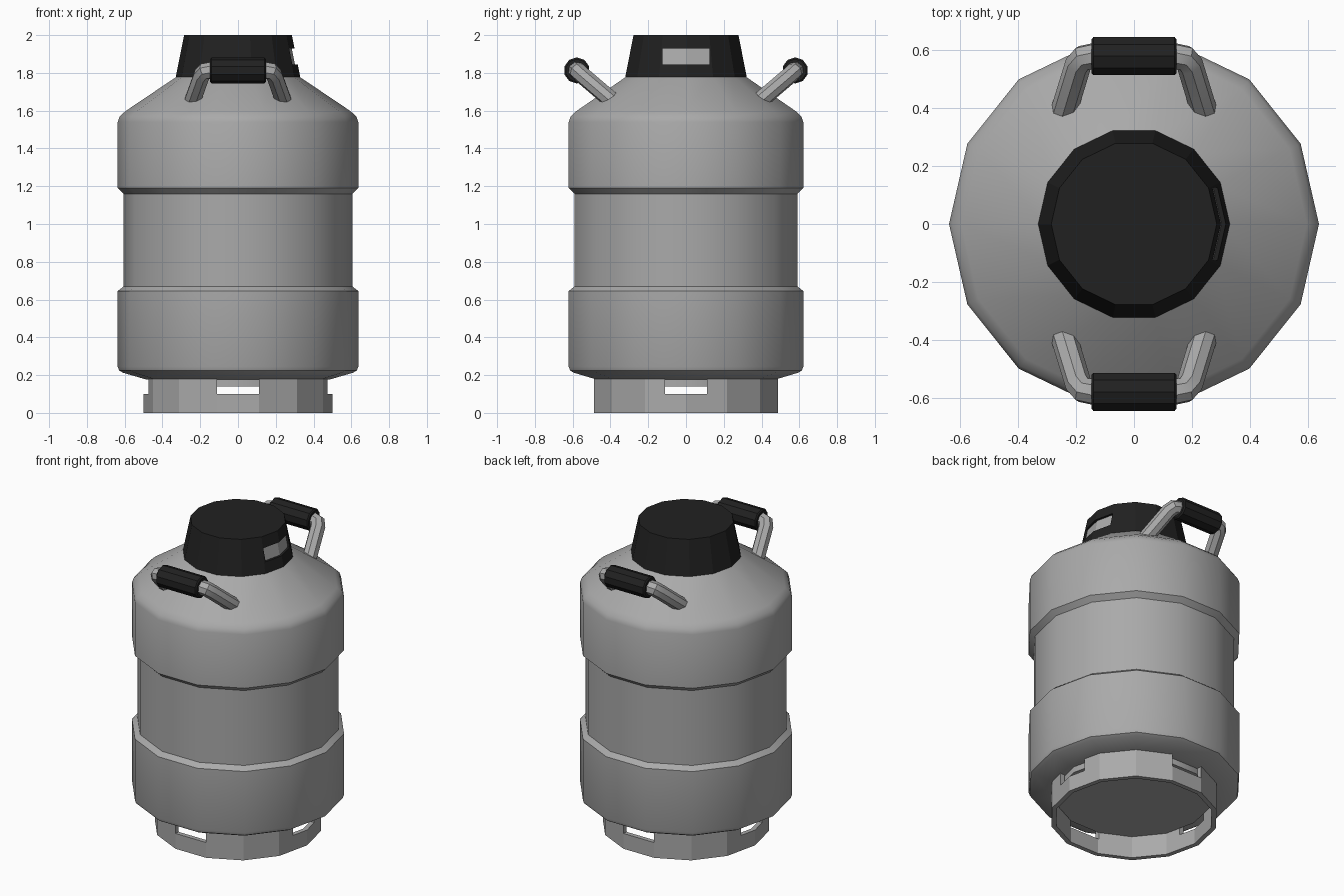
import bpy, bmesh, math

if "Cube" in bpy.data.objects:
    bpy.data.objects.remove(bpy.data.objects["Cube"])

SIDES = 14


def material(name, v):
    m = bpy.data.materials.new(name)
    m.diffuse_color = (v, v, v, 1)
    m.use_nodes = True
    m.node_tree.nodes["Principled BSDF"].inputs["Base Color"].default_value = m.diffuse_color
    return m


metal = material("grey metal", 0.40)
black = material("black plastic", 0.015)


def add(name, bm, mat, smooth=True):
    bmesh.ops.recalc_face_normals(bm, faces=bm.faces)
    me = bpy.data.meshes.new(name)
    bm.to_mesh(me)
    bm.free()
    ob = bpy.data.objects.new(name, me)
    bpy.context.collection.objects.link(ob)
    me.materials.append(mat)
    if smooth:
        shade(ob)
    return ob


def shade(ob):
    bpy.ops.object.select_all(action='DESELECT')
    ob.select_set(True)
    bpy.context.view_layer.objects.active = ob
    bpy.ops.object.shade_smooth_by_angle(angle=math.radians(32))


def revolve(name, profile, mat, sides=SIDES, closed=False, smooth=True):
    """Revolve (radius, z) points; open profiles get end caps."""
    bm = bmesh.new()
    rings = []
    for r, z in profile:
        rings.append([bm.verts.new((r * math.cos(a), r * math.sin(a), z))
                      for a in (2 * math.pi * k / sides for k in range(sides))])
    pairs = list(zip(rings, rings[1:]))
    if closed:
        pairs.append((rings[-1], rings[0]))
    else:
        bm.faces.new(rings[0])
        bm.faces.new(rings[-1])
    for a, b in pairs:
        for k in range(sides):
            n = (k + 1) % sides
            bm.faces.new((a[k], a[n], b[n], b[k]))
    return add(name, bm, mat, smooth)


def cut(ob, cutter):
    cutter.hide_render = True
    cutter.hide_set(True)
    mod = ob.modifiers.new("cut", 'BOOLEAN')
    mod.operation = 'DIFFERENCE'
    mod.solver = 'EXACT'
    mod.object = cutter
    bpy.ops.object.select_all(action='DESELECT')
    bpy.context.view_layer.objects.active = ob
    bpy.ops.object.modifier_apply(modifier=mod.name)
    bpy.data.objects.remove(cutter)


def box(name, size, loc):
    bm = bmesh.new()
    bmesh.ops.create_cube(bm, size=1)
    for v in bm.verts:
        v.co = [c * s + l for c, s, l in zip(v.co, size, loc)]
    return add(name, bm, metal, False)


# Main vessel with two raised bands and a conical shoulder
revolve("vessel_body", [
    (0.465, 0.14), (0.465, 0.178), (0.49, 0.178), (0.61, 0.213), (0.63, 0.225),
    (0.637, 0.245), (0.637, 0.645), (0.605, 0.67), (0.605, 1.16), (0.637, 1.19),
    (0.637, 1.54), (0.626, 1.57), (0.595, 1.598), (0.31, 1.79)], metal)

# Foot ring with four slots
foot = revolve("foot_ring", [(0.50, 0), (0.50, 0.18), (0.47, 0.18), (0.47, 0)],
               metal, closed=True, smooth=False)
cut(foot, box("slot_cutter_x", (1.4, 0.22, 0.12), (0, 0, 0.16)))
cut(foot, box("slot_cutter_y", (0.22, 1.4, 0.12), (0, 0, 0.16)))

# Tapered lid with a shallow recess on the right side
LID = [(0.33, 1.777), (0.285, 2.0)]
lid = revolve("lid", LID, black, smooth=False)


def lid_x(y, z, inset):
    """x of the lid's right-hand facets, moved inwards by inset."""
    r = 0.33 - 0.045 * (z - 1.777) / 0.223
    return r - inset - abs(y) * math.tan(math.pi / SIDES)


def recess_floor(bm, inset, x=None):
    return [[bm.verts.new((x or lid_x(y, z, inset), y, z)) for y in (-0.125, 0, 0.125)]
            for z in (1.845, 1.93)]


def quads(bm, a, b):
    for i in range(2):
        bm.faces.new((a[i], a[i + 1], b[i + 1], b[i]))


bm = bmesh.new()
inner, outer = recess_floor(bm, 0.018), recess_floor(bm, 0, 0.5)
quads(bm, *inner)
quads(bm, *outer)
quads(bm, inner[0], outer[0])
quads(bm, inner[1], outer[1])
for e in (0, 2):
    bm.faces.new((inner[0][e], inner[1][e], outer[1][e], outer[0][e]))
cut(lid, add("recess_cutter", bm, black, False))

# Light plate on the recess floor
bm = bmesh.new()
quads(bm, *recess_floor(bm, 0.015))
plate = add("lid_plate", bm, metal, False)
for p in plate.data.polygons:
    if p.normal.x < 0:
        p.flip()

# Two carrying handles: bent tube plus black grip
half = [(0.25, 0.36, 1.626), (0.192, 0.55, 1.788), (0.175, 0.572, 1.808),
        (0.14, 0.578, 1.813)]
for side, label in ((-1, "front"), (1, "back")):
    path = half + [(-x, y, z) for x, y, z in reversed(half)]
    cu = bpy.data.curves.new(label + "_handle", 'CURVE')
    cu.dimensions = '3D'
    cu.bevel_depth = 0.046
    cu.bevel_resolution = 2
    cu.use_fill_caps = True
    sp = cu.splines.new('POLY')
    sp.points.add(len(path) - 1)
    for p, (x, y, z) in zip(sp.points, path):
        p.co = (x, y * side, z, 1)
    cu.materials.append(metal)
    tube = bpy.data.objects.new(label + "_handle", cu)
    bpy.context.collection.objects.link(tube)
    bpy.ops.object.select_all(action='DESELECT')
    tube.select_set(True)
    bpy.context.view_layer.objects.active = tube
    bpy.ops.object.convert(target='MESH')
    shade(bpy.context.view_layer.objects.active)

    grip = revolve(label + "_grip", [(0.06, -0.147), (0.069, -0.14), (0.069, 0.14),
                                     (0.06, 0.147)], black, sides=10)
    grip.rotation_euler = (0, math.pi / 2, 0)
    grip.location = (0, 0.578 * side, 1.813)
